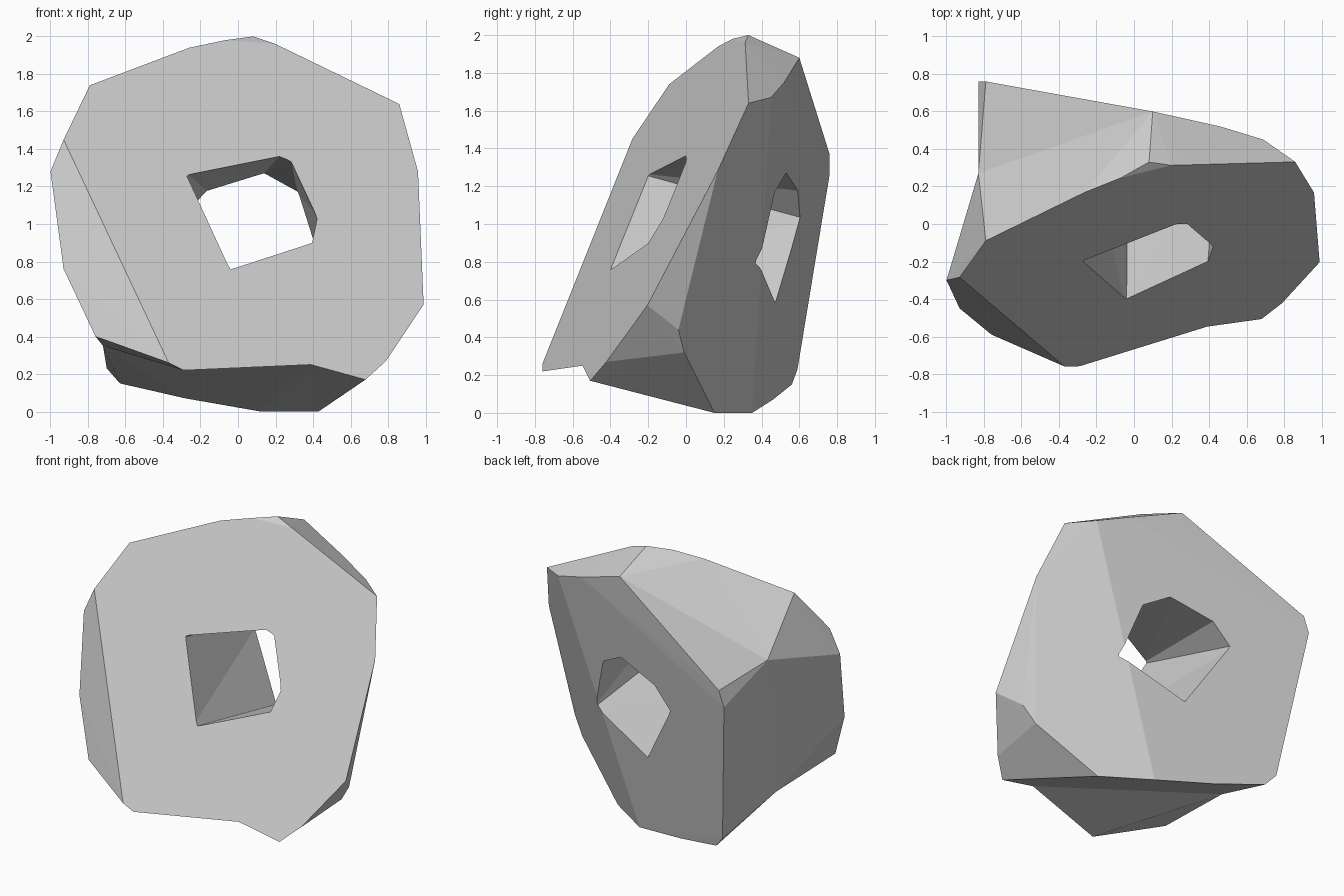
import bpy, bmesh
from mathutils import Vector

if "Cube" in bpy.data.objects:
    bpy.data.objects.remove(bpy.data.objects["Cube"])


def front(x, z):
    """Point on the slanted flat front of the stone."""
    return Vector((x, -0.793 + 0.287 * x + 0.535 * z, z))


def hull_mesh(points):
    bm = bmesh.new()
    for p in points:
        bm.verts.new(p)
    res = bmesh.ops.convex_hull(bm, input=bm.verts[:])
    junk = {g for g in res["geom_interior"] + res["geom_unused"]
            if isinstance(g, bmesh.types.BMVert)}
    bmesh.ops.delete(bm, geom=[v for v in junk if v.is_valid], context='VERTS')
    bmesh.ops.dissolve_limit(bm, angle_limit=0.01, verts=bm.verts[:], edges=bm.edges[:])
    bmesh.ops.recalc_face_normals(bm, faces=bm.faces[:])
    return bm


def make_object(name, bm):
    bmesh.ops.recalc_face_normals(bm, faces=bm.faces[:])
    mesh = bpy.data.meshes.new(name)
    bm.to_mesh(mesh)
    bm.free()
    obj = bpy.data.objects.new(name, mesh)
    bpy.context.collection.objects.link(obj)
    return obj


# Stone body: flat front outline plus the back, side and base corners
rim = [front(x, z) for x, z in (
    (-.93, 1.45), (-.37, .26), (-.29, .22), (.68, .17), (.79, .27), (.99, .57),
    (.96, 1.28), (.86, 1.64), (.20, 1.96), (-.07, 1.98), (-.26, 1.94), (-.79, 1.74))]
left = [(-1, -.30, 1.28), (-.93, -.45, .76), (-.76, -.59, .40)]
back = [(.08, .33, 2), (.10, .60, 1.88), (.46, .52, 1.75), (.69, .45, 1.67),
        (-.79, .76, 1.37), (-.83, .76, 1.26), (-.70, .59, .23)]
base = [(-.63, .56, .15), (-.28, .46, .07), (.12, .35, 0), (.43, .15, 0),
        (.90, -.04, .44), (.82, -.01, .32)]
bm = hull_mesh(rim + left + back + base)

# Letter the corners around the hollow left side and hollow underside
spots = dict(zip("abcelmn", [rim[i] for i in (0, 1, 2, 3, 9, 10, 11)]))
spots.update(zip("fgh", left))
spots.update(zip("kt", back[:2]))
spots.update(zip("uvx", back[4:]))
spots.update(zip("wpoq", base[:4]))
corner = {k: min(bm.verts, key=lambda v: (v.co - Vector(p)).length) for k, p in spots.items()}

# Notch corner in the lower front edge, and inner corners of the two hollows
low_edge = bm.edges.get((corner["c"], corner["e"]))
_, corner["d"] = bmesh.utils.edge_split(low_edge, corner["c"], 0.5)
corner["d"].co = front(.39, .25)
corner["s"] = bm.verts.new((-.72, .02, .35))
corner["r"] = bm.verts.new((-.83, .27, 1.41))

# Replace the bulging hull faces with hollow facets
bm.normal_update()
under = {corner[k] for k in "hbcdeqopwx"}
side = {corner[k] for k in "klmnfghxwvut"}
old = [f for f in bm.faces
       if (set(f.verts) <= under and f.normal.z < -.3)
       or (set(f.verts) <= side and f.normal.y < .6)]
bmesh.ops.delete(bm, geom=old, context='FACES')
for word in ("sdeqopw", "swx", "hbs", "bcs", "scd", "nfr", "fghsr", "rsxv", "rvu", "rut", "rtlmn", "ktl"):
    bm.faces.new([corner[k] for k in word])
names = {v: k for k, v in corner.items()}
loose = [[names.get(v, "?") for v in e.verts] for e in bm.edges if not e.is_manifold]
assert not loose, loose
bmesh.ops.triangulate(bm, faces=[f for f in bm.faces if len(f.verts) > 3])
stone = make_object("pierced_stone", bm)

# Faceted tunnel from the front to the back
push = Vector((0, .06, -.01))
mouth = [front(x, z) - push for x, z in (
    (-.27, 1.26), (.23, 1.36), (.28, 1.34), (.29, 1.29), (.42, 1.04), (.39, .90), (-.04, .76))]
exit_loop = [Vector(p) + push for p in (
    (.13, .53, 1.27), (-.16, .59, 1.18), (-.30, .60, 1.03), (-.17, .55, .88),
    (-.03, .47, .58), (.44, .37, .79), (.32, .45, 1.17))]
tunnel = make_object("tunnel_cutter", hull_mesh(mouth + exit_loop))
tunnel.hide_render = True

mod = stone.modifiers.new("tunnel", 'BOOLEAN')
mod.operation = 'DIFFERENCE'
mod.solver = 'EXACT'
mod.object = tunnel
bpy.context.view_layer.objects.active = stone
stone.select_set(True)
bpy.ops.object.modifier_apply(modifier=mod.name)
bpy.data.objects.remove(tunnel)
